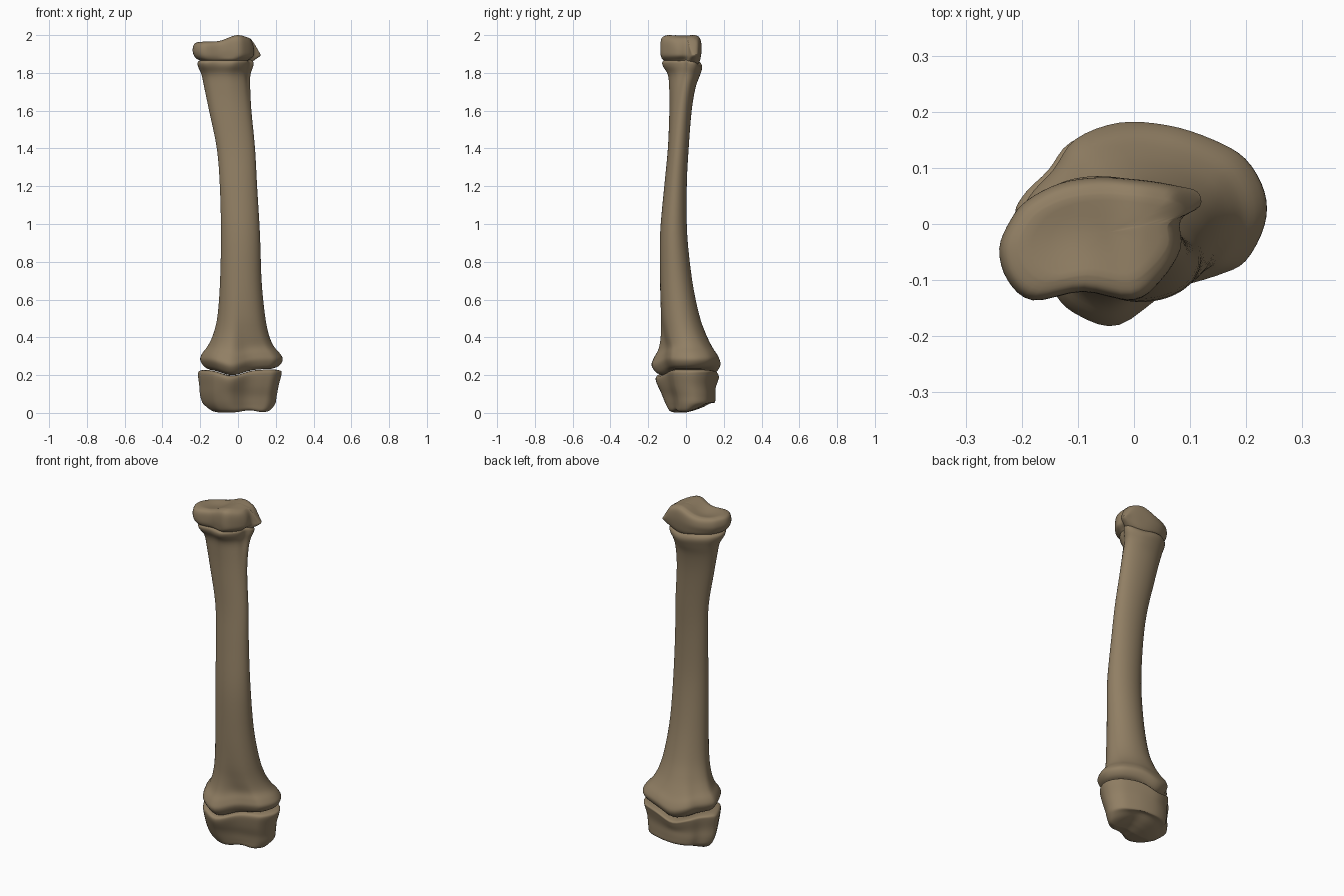
import bpy, bmesh, math
from mathutils import Vector

if "Cube" in bpy.data.objects:
    bpy.data.objects.remove(bpy.data.objects["Cube"])

SEG, SUB = 64, 4   # points around, steps between sections

bone = bpy.data.materials.new("bone brown")
bone.diffuse_color = (0.283, 0.212, 0.127, 1)
bone.use_nodes = True
bone.node_tree.nodes["Principled BSDF"].inputs["Base Color"].default_value = bone.diffuse_color

# Cross-section outlines, 16 points each: left, back, right, front
BEAN = [(-.24, -.04), (-.22, .01), (-.19, .045), (-.13, .075), (-.06, .085), (.02, .08),
        (.08, .07), (.115, .06), (.12, .035), (.085, .01), (.085, -.04), (.05, -.095),
        (0, -.13), (-.09, -.115), (-.18, -.13), (-.225, -.095)]
WRIST = [(-.205, 0), (-.195, .05), (-.15, .1), (-.11, .155), (-.03, .185), (.06, .18),
         (.14, .155), (.2, .12), (.235, .06), (.235, 0), (.2, -.065), (.15, -.09),
         (.06, -.12), (-.03, -.18), (-.1, -.165), (-.15, -.12)]
OVAL = [(-math.cos(i * math.pi / 8), math.sin(i * math.pi / 8)) for i in range(16)]


def spline(pts, t, closed=False):
    """Catmull-Rom through tuples of numbers."""
    n = len(pts)
    i = int(t) if closed else min(int(t), n - 2)
    f = t - i
    p = [pts[(i + k) % n] if closed else pts[max(0, min(n - 1, i + k))] for k in (-1, 0, 1, 2)]
    return [0.5 * (2 * b + (c - a) * f + (2 * a - 5 * b + 4 * c - d) * f * f
                   + (3 * b - a - 3 * c + d) * f ** 3) for a, b, c, d in zip(*p)]


def outline(pts):
    """Smooth outline fitted to the -1..1 square."""
    o = [spline(pts, 16 * k / SEG, True) for k in range(SEG)]
    lo = [min(p[a] for p in o) for a in (0, 1)]
    hi = [max(p[a] for p in o) for a in (0, 1)]
    return [[2 * (p[a] - lo[a]) / (hi[a] - lo[a]) - 1 for a in (0, 1)] for p in o]


SHAPES = {"bean": outline(BEAN), "wrist": outline(WRIST), "oval": outline(OVAL)}


def loft(name, sections, warp):
    """Sections: (z, left, right, front, back, wrist weight, bean weight), upwards."""
    bm = bmesh.new()
    rings = []
    steps = (len(sections) - 1) * SUB
    for s in range(steps + 1):
        z, l, r, f, b, ww, wb = spline(sections, s / SUB)
        ring = []
        for k in range(SEG):
            u, v = [SHAPES["oval"][k][a] * (1 - ww - wb) + SHAPES["wrist"][k][a] * ww
                    + SHAPES["bean"][k][a] * wb for a in (0, 1)]
            ring.append(Vector(((l + r) / 2 + u * (r - l) / 2, (f + b) / 2 + v * (b - f) / 2, z)))
        rings.append(ring)

    # End caps as shrinking rings, so that they follow the relief too
    def cap(ring):
        c = sum(ring, Vector()) / SEG
        return [[c.lerp(p, q) for p in ring] for q in (.85, .65, .45, .25, .08)]
    rings = cap(rings[0])[::-1] + rings + cap(rings[-1])
    vs = [[bm.verts.new((p.x, p.y, warp(*p))) for p in ring] for ring in rings]
    for a, b in zip(vs, vs[1:]):
        for k in range(SEG):
            j = (k + 1) % SEG
            bm.faces.new((a[k], a[j], b[j], b[k]))
    bm.faces.new(vs[0])
    bm.faces.new(vs[-1])
    bmesh.ops.recalc_face_normals(bm, faces=bm.faces)
    for f in bm.faces:
        f.smooth = True
    me = bpy.data.meshes.new(name)
    bm.to_mesh(me)
    bm.free()
    me.materials.append(bone)
    ob = bpy.data.objects.new(name, me)
    bpy.context.collection.objects.link(ob)


def bump(x, c, w):
    return math.exp(-((x - c) / w) ** 2)


def ramp(z, a, b):
    t = max(0, min(1, (z - a) / (b - a)))
    return t * t * (3 - 2 * t)


def growth_wave(x):
    return .012 - .032 * bump(x, -.03, .08)


# Long shaft, flared at both ends
def shaft_warp(x, y, z):
    low = growth_wave(x) * ramp(z, .45, .25)
    high = -.02 * bump(x, .0, .08) * ramp(y, -.02, .08) * ramp(z, 1.7, 1.85)
    return z + low + high


loft("shaft", [
    (.220, -.15, .17, -.13, .12, 1, 0),
    (.235, -.18, .215, -.16, .16, 1, 0),
    (.27, -.20, .237, -.182, .182, 1, 0),
    (.305, -.19, .222, -.172, .172, .95, 0),
    (.35, -.16, .188, -.148, .142, .8, 0),
    (.42, -.13, .162, -.138, .105, .5, 0),
    (.52, -.108, .143, -.138, .07, .25, 0),
    (.70, -.095, .125, -.14, .033, .1, 0),
    (.95, -.09, .116, -.137, .006, 0, 0),
    (1.2, -.096, .101, -.115, .004, 0, 0),
    (1.4, -.112, .09, -.096, .014, 0, 0),
    (1.6, -.153, .071, -.088, .03, 0, .1),
    (1.72, -.178, .065, -.089, .05, 0, .25),
    (1.79, -.193, .066, -.096, .072, 0, .4),
    (1.835, -.212, .08, -.122, .085, 0, .6),
    (1.858, -.212, .083, -.125, .08, 0, .7),
    (1.87, -.19, .07, -.11, .065, 0, .7)], shaft_warp)


# Lower end block below the growth line
def lower_warp(x, y, z):
    top = growth_wave(x) * ramp(z, .1, .2)
    under = (.25 * max(0, y) + .012 * bump(x, .06, .05)) * ramp(z, .06, .01)
    return z + top + under


loft("lower_end", [
    (.002, -.10, .13, -.065, .05, .7, 0),
    (.012, -.145, .172, -.09, .11, .8, 0),
    (.045, -.183, .197, -.108, .15, .9, 0),
    (.09, -.2, .205, -.125, .156, 1, 0),
    (.14, -.205, .215, -.145, .157, 1, 0),
    (.19, -.212, .23, -.16, .17, 1, 0),
    (.21, -.205, .228, -.155, .172, 1, 0),
    (.217, -.18, .2, -.13, .14, 1, 0)], lower_warp)


# Upper cap with its dished joint face
def upper_warp(x, y, z):
    relief = (.034 * bump(x, .0, .075) - .05 * ramp(x, .06, .12)
              - .012 * bump(x, -.11, .07) * bump(y, -.02, .06))
    low = -.018 * bump(x, .0, .08) * ramp(y, -.02, .08) * ramp(z, 1.92, 1.87)
    return z + relief * ramp(z, 1.88, 1.96) + low


loft("upper_end", [
    (1.862, -.19, .075, -.11, .065, 0, .8),
    (1.872, -.215, .09, -.125, .072, 0, .9),
    (1.89, -.232, .115, -.133, .078, 0, 1),
    (1.915, -.24, .12, -.136, .083, 0, 1),
    (1.942, -.237, .117, -.133, .08, 0, 1),
    (1.958, -.227, .108, -.122, .07, 0, 1),
    (1.966, -.205, .09, -.1, .052, 0, 1)], upper_warp)
